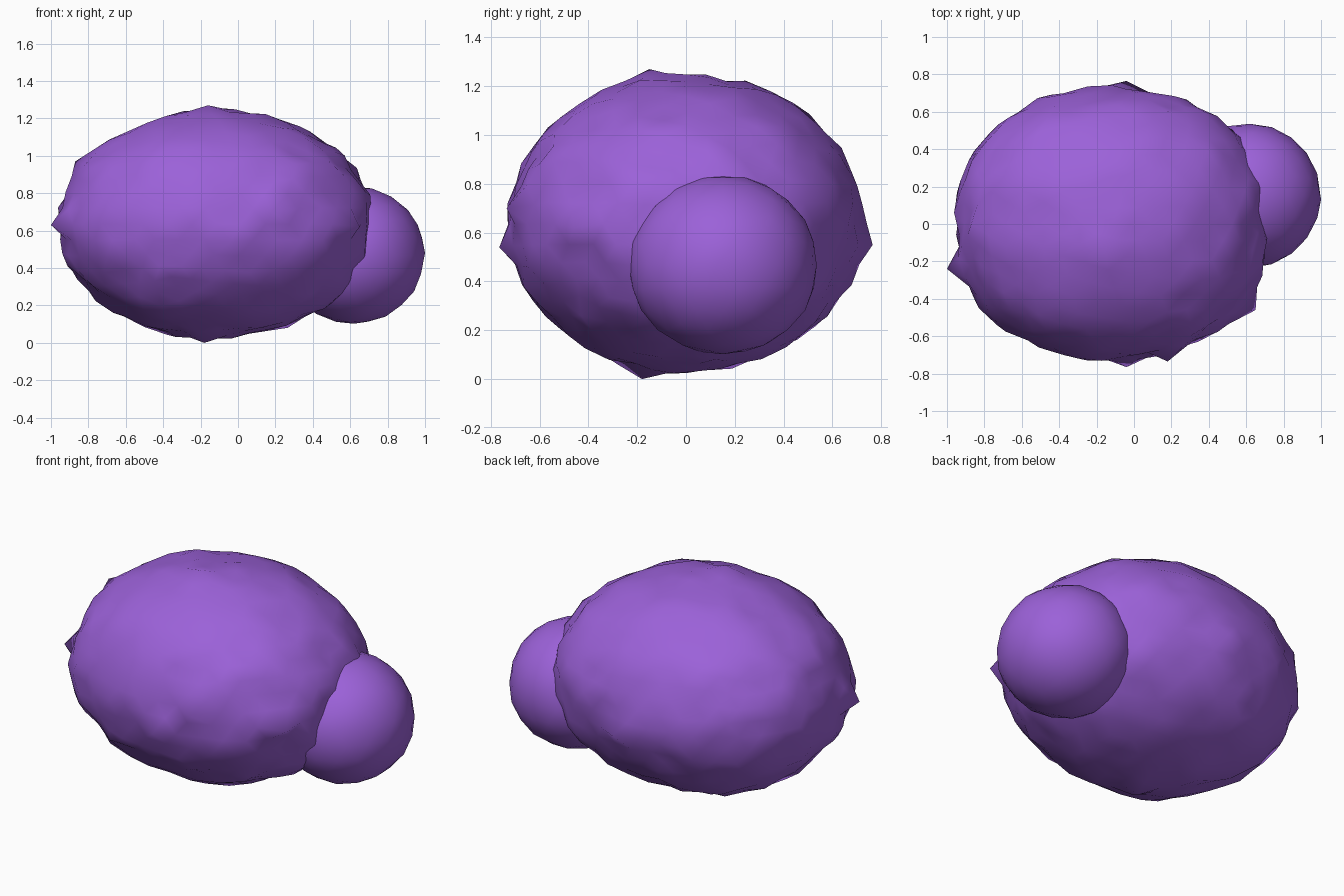
import bpy, bmesh, random
from mathutils import Vector

if "Cube" in bpy.data.objects:
    bpy.data.objects.remove(bpy.data.objects["Cube"])

random.seed(11)
purple = bpy.data.materials.new("purple")
purple.diffuse_color = (0.33, 0.12, 0.69, 1)
purple.use_nodes = True
purple.node_tree.nodes["Principled BSDF"].inputs["Base Color"].default_value = purple.diffuse_color


def lumpy_ball(name, centre, radii, power, jitter, subdivisions, bumps=()):
    """Evenly meshed ball with uneven skin; bumps pull the nearest vertex outwards."""
    bm = bmesh.new()
    bmesh.ops.create_icosphere(bm, subdivisions=subdivisions, radius=1)
    for v in bm.verts:
        d = v.co.normalized()
        # boxier in plan than in elevation
        plan = (abs(d.x) ** power + abs(d.y) ** power) ** (2 / power)
        r = (plan + d.z ** 2) ** -0.5 * (1 + random.uniform(-jitter, jitter))
        v.co = Vector([centre[i] + d[i] * r * radii[i] for i in range(3)])
    for b in bumps:
        p = Vector(b)
        min(bm.verts, key=lambda v: (v.co - p).length).co = p
    for f in bm.faces:
        f.smooth = True
    mesh = bpy.data.meshes.new(name)
    bm.to_mesh(mesh)
    bm.free()
    mesh.materials.append(purple)
    obj = bpy.data.objects.new(name, mesh)
    bpy.context.collection.objects.link(obj)
    return obj


# large lumpy body with its most prominent bumps
lumpy_ball("body", (-0.115, 0.0, 0.635), (0.84, 0.725, 0.612), 2.2, 0.024, 4, [
    (-1.0, -0.24, 0.63), (-0.04, 0.765, 0.55), (-0.04, -0.765, 0.54),
    (0.18, -0.735, 0.70), (-0.16, -0.15, 1.27), (-0.18, -0.18, 0.0),
    (-0.87, 0.0, 0.97), (0.65, -0.46, 0.62)])

# smaller, smoother lobe on the right
lumpy_ball("side_lobe", (0.62, 0.152, 0.468), (0.38, 0.387, 0.367), 2.0, 0.01, 3,
           [(1.0, 0.13, 0.48)])
